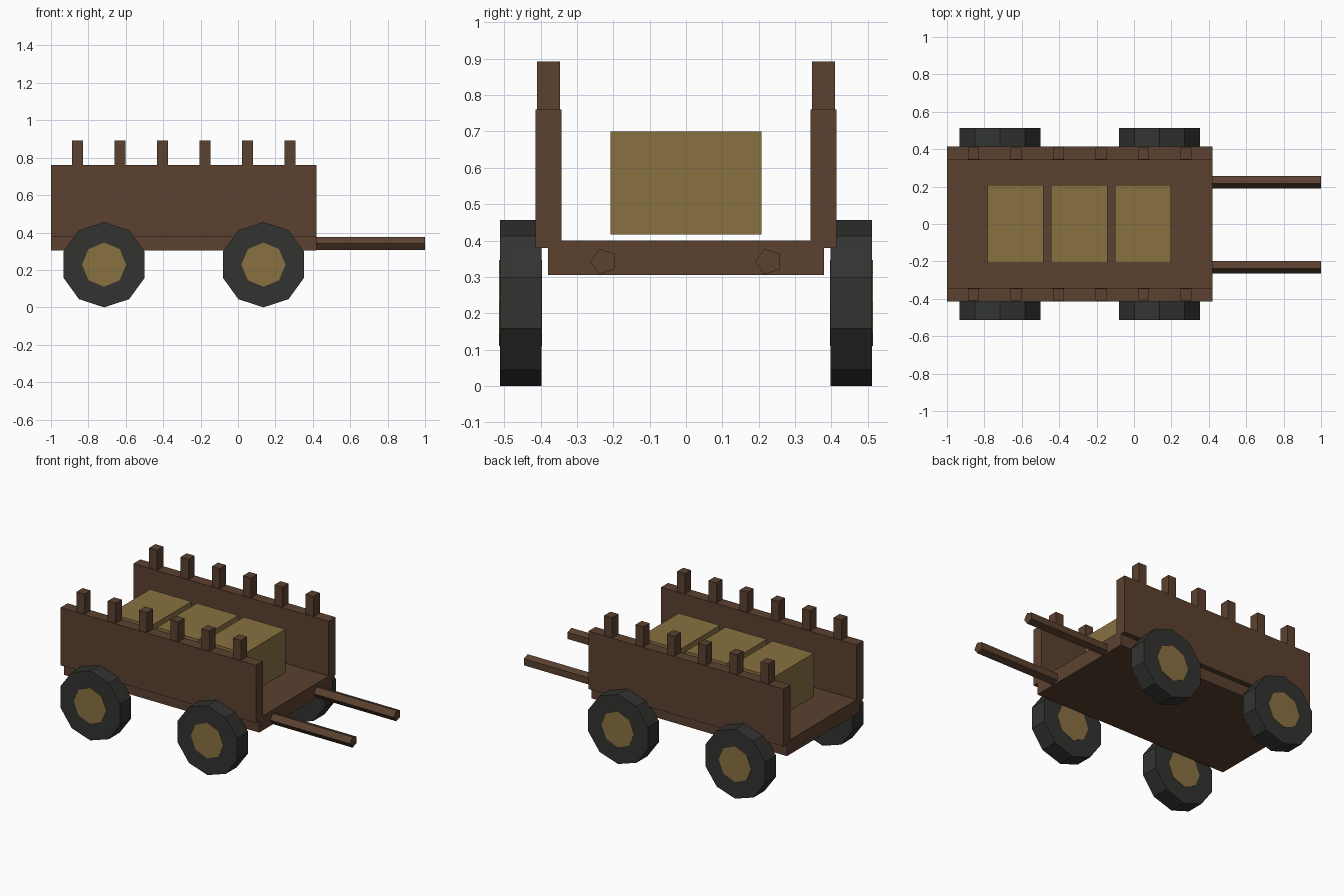
import bpy, bmesh, math
from mathutils import Matrix, Vector

if "Cube" in bpy.data.objects:
    bpy.data.objects.remove(bpy.data.objects["Cube"])


def material(name, rgb):
    m = bpy.data.materials.new(name)
    m.diffuse_color = (*rgb, 1)
    m.use_nodes = True
    m.node_tree.nodes["Principled BSDF"].inputs["Base Color"].default_value = m.diffuse_color
    return m


WOOD = material("wood", (0.105, 0.053, 0.030))
STRAW = material("straw", (0.25, 0.165, 0.053))
RUBBER = material("dark_rim", (0.032, 0.034, 0.030))


def finish(name, bm, mat):
    me = bpy.data.meshes.new(name)
    bm.to_mesh(me)
    bm.free()
    me.materials.append(mat)
    ob = bpy.data.objects.new(name, me)
    bpy.context.collection.objects.link(ob)
    return ob


def box(name, lo, hi, mat):
    lo, hi = Vector(lo), Vector(hi)
    bm = bmesh.new()
    bmesh.ops.create_cube(bm, size=1, matrix=Matrix.Translation((lo + hi) / 2)
                          @ Matrix.Diagonal((*(hi - lo), 1)))
    return finish(name, bm, mat)


def prism(name, centre, radius, length, sides, axis, mat, start):
    """Flat-sided cylinder along x or y, first corner at angle start."""
    e1, e2, along = {
        "x": (Vector((0, 1, 0)), Vector((0, 0, 1)), Vector((1, 0, 0))),
        "y": (Vector((0, 0, 1)), Vector((1, 0, 0)), Vector((0, 1, 0))),
    }[axis]
    bm = bmesh.new()
    ring = []
    for i in range(sides):
        a = start + math.tau * i / sides
        ring.append(bm.verts.new(Vector(centre) - along * length / 2
                                 + radius * (math.cos(a) * e1 + math.sin(a) * e2)))
    face = bm.faces.new(ring)
    new = bmesh.ops.extrude_face_region(bm, geom=[face], use_keep_orig=True)["geom"]
    bmesh.ops.translate(bm, vec=along * length,
                        verts=[v for v in new if isinstance(v, bmesh.types.BMVert)])
    bmesh.ops.recalc_face_normals(bm, faces=bm.faces[:])
    return finish(name, bm, mat)


# Cart bed
box("cart_floor", (-1, -0.38, 0.305), (0.42, 0.38, 0.40), WOOD)

for side, s in (("front", -1), ("back", 1)):
    # Side walls with a row of posts
    y = 0.378 * s
    box(side + "_wall", (-1, y - 0.036, 0.38), (0.42, y + 0.036, 0.76), WOOD)
    for i in range(6):
        x = -0.859 + 0.2275 * i
        box(f"{side}_post_{i + 1}", (x - 0.029, y - 0.032, 0.70),
            (x + 0.029, y + 0.032, 0.892), WOOD)

    # Ten-sided wheels with eight-sided hubs showing on both faces
    for end, x in (("left", -0.716), ("right", 0.136)):
        c = (x, 0.455 * s, 0.228)
        prism(f"{side}_{end}_wheel", c, 0.228, 0.114, 10, "y", RUBBER, 0)
        prism(f"{side}_{end}_hub", c, 0.118, 0.119, 8, "y", STRAW, 0)

    # Five-sided pulling shafts
    prism(side + "_shaft", (0.69, 0.227 * s, 0.342), 0.037, 0.62, 5, "x", WOOD, math.pi)

# Straw bales
for i in range(3):
    x = -0.784 + 0.341 * i
    box(f"straw_bale_{i + 1}", (x, -0.208, 0.416), (x + 0.30, 0.208, 0.70), STRAW)
